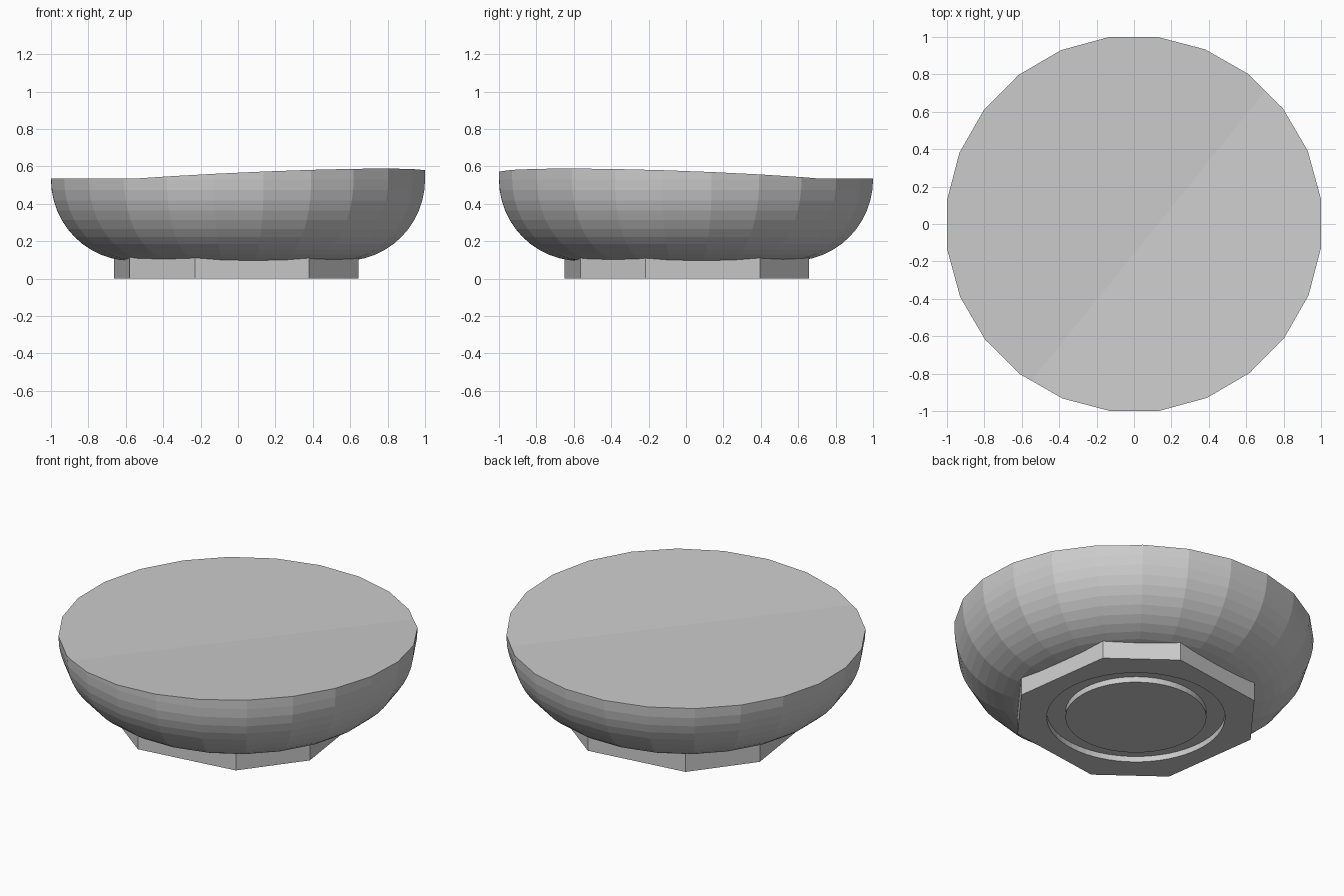
import bpy, bmesh
from math import sin, cos, pi, radians
from mathutils import Vector

cube = bpy.data.objects.get("Cube")
if cube:
    bpy.data.objects.remove(cube)

grey = bpy.data.materials.new("plain grey")
grey.use_nodes = True
colour = (0.6, 0.6, 0.6, 1)
grey.diffuse_color = colour
grey.node_tree.nodes["Principled BSDF"].inputs["Base Color"].default_value = colour


def ring(bm, radius, z, count, start=0, centre=(0, 0)):
    """One closed row of vertices."""
    angles = [start + 2 * pi * i / count for i in range(count)]
    return [bm.verts.new((centre[0] + radius * cos(a), centre[1] + radius * sin(a), z))
            for a in angles]


def bridge(bm, a, b):
    """Quads between two rows of equal length."""
    n = len(a)
    for i in range(n):
        bm.faces.new((a[i], a[(i + 1) % n], b[(i + 1) % n], b[i]))


def finish(bm, name):
    bmesh.ops.recalc_face_normals(bm, faces=bm.faces)
    mesh = bpy.data.meshes.new(name)
    bm.to_mesh(mesh)
    bm.free()
    mesh.materials.append(grey)
    obj = bpy.data.objects.new(name, mesh)
    bpy.context.collection.objects.link(obj)
    return obj


# Bowl: flat bottom, quarter-round side, faceted all round
SIDES, BANDS = 24, 12
BEND, FLOOR, RIM = 0.435, 0.095, 0.535
OUTER = 1.008
bm = bmesh.new()
rows = []
for i in range(BANDS + 1):
    a = pi / 2 * i / BANDS
    rows.append(ring(bm, OUTER - BEND + BEND * sin(a),
                     FLOOR + BEND * (1 - cos(a)), SIDES, radians(7.8)))
rows.append(ring(bm, OUTER, RIM, SIDES, radians(7.8)))
for low, high in zip(rows, rows[1:]):
    bridge(bm, low, high)
bm.faces.new(rows[0])
top = bm.faces.new(rows[-1])

# Closed top: creased across, one side rising gently
slope_dir = Vector((0.78, -0.63, 0)).normalized()
crease = 0.1
bmesh.ops.bisect_plane(bm, geom=[top, *top.edges, *top.verts],
                       plane_co=slope_dir * crease, plane_no=slope_dir)
for v in bm.verts:
    if v.co.z > RIM - 0.001:
        v.co.z += 0.059 * max(0, v.co.dot(slope_dir) - crease)
finish(bm, "bowl")

# Foot: square block with cut corners and a round groove underneath
CENTRE = (-0.01, 0.005)
bm = bmesh.new()
outline = []
for quarter in range(4):
    for degrees in (-55.6, -18.7):
        a = radians(degrees + 90 * quarter)
        outline.append((CENTRE[0] + 0.69 * cos(a), CENTRE[1] + 0.69 * sin(a)))
base = [bm.verts.new((x, y, 0)) for x, y in outline]
upper = [bm.verts.new((x, y, 0.115)) for x, y in outline]
groove = [ring(bm, r, z, 64, 0, CENTRE)
          for r, z in ((0.5, 0), (0.5, 0.035), (0.395, 0.035), (0.395, 0))]
border = []
for loop in (base, groove[0]):
    border += [bm.edges.new((loop[i - 1], loop[i])) for i in range(len(loop))]
bmesh.ops.triangle_fill(bm, edges=border, use_beauty=True)
bridge(bm, base, upper)
bm.faces.new(upper)
for a, b in zip(groove, groove[1:]):
    bridge(bm, a, b)
bm.faces.new(groove[-1])
finish(bm, "foot")
